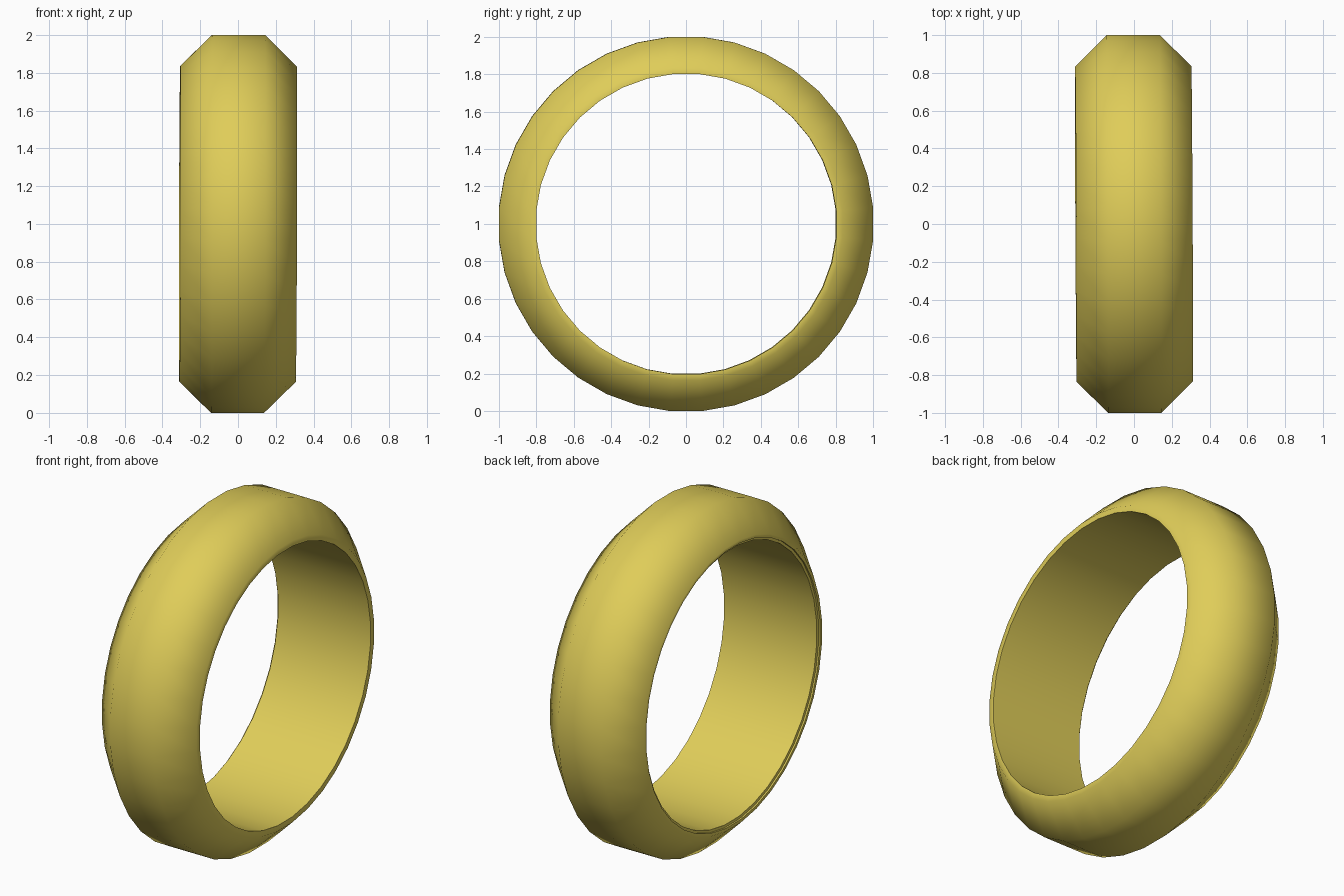
import bpy, bmesh, math
from mathutils import Matrix, Vector

cube = bpy.data.objects.get("Cube")
if cube:
    bpy.data.objects.remove(cube, do_unlink=True)

SEGMENTS = 36
STEP = 2 * math.pi / SEGMENTS
FLAT = 1 / math.cos(STEP / 2)   # keeps the flats at the listed radius

gold = bpy.data.materials.new("yellow gold")
gold.use_nodes = True
gold.diffuse_color = (0.74, 0.61, 0.10, 1)
gold.node_tree.nodes["Principled BSDF"].inputs["Base Color"].default_value = gold.diffuse_color

# Closed cross-section of the band: (x along the axis, radius)
profile = [
    (-0.14, 1.0), (0.14, 1.0),                    # outer tread
    (0.308, 0.835), (0.308, 0.802),               # left chamfer and rim
    (-0.296, 0.802), (-0.298, 0.817),             # bore and small rim step
    (-0.308, 0.817), (-0.308, 0.835),             # right rim
]

# Lathe the cross-section around the x axis
bm = bmesh.new()
rings = []
for i in range(SEGMENTS):
    turn = Matrix.Rotation((i + 0.5) * STEP, 3, 'X')
    rings.append([bm.verts.new(turn @ Vector((x, 0, r * FLAT))) for x, r in profile])
count = len(profile)
for i, ring in enumerate(rings):
    following = rings[(i + 1) % SEGMENTS]
    for j in range(count):
        k = (j + 1) % count
        bm.faces.new((ring[j], ring[k], following[k], following[j]))
bmesh.ops.recalc_face_normals(bm, faces=bm.faces)

mesh = bpy.data.meshes.new("ring_band")
bm.to_mesh(mesh)
bm.free()
mesh.materials.append(gold)

# Stand the band upright with its slight lean
band = bpy.data.objects.new("ring_band", mesh)
bpy.context.collection.objects.link(band)
band.location = (0, 0, 1)
band.rotation_euler = (0, 0.003, 0.005)

bpy.context.view_layer.objects.active = band
band.select_set(True)
bpy.ops.object.shade_smooth_by_angle(angle=math.radians(50))
